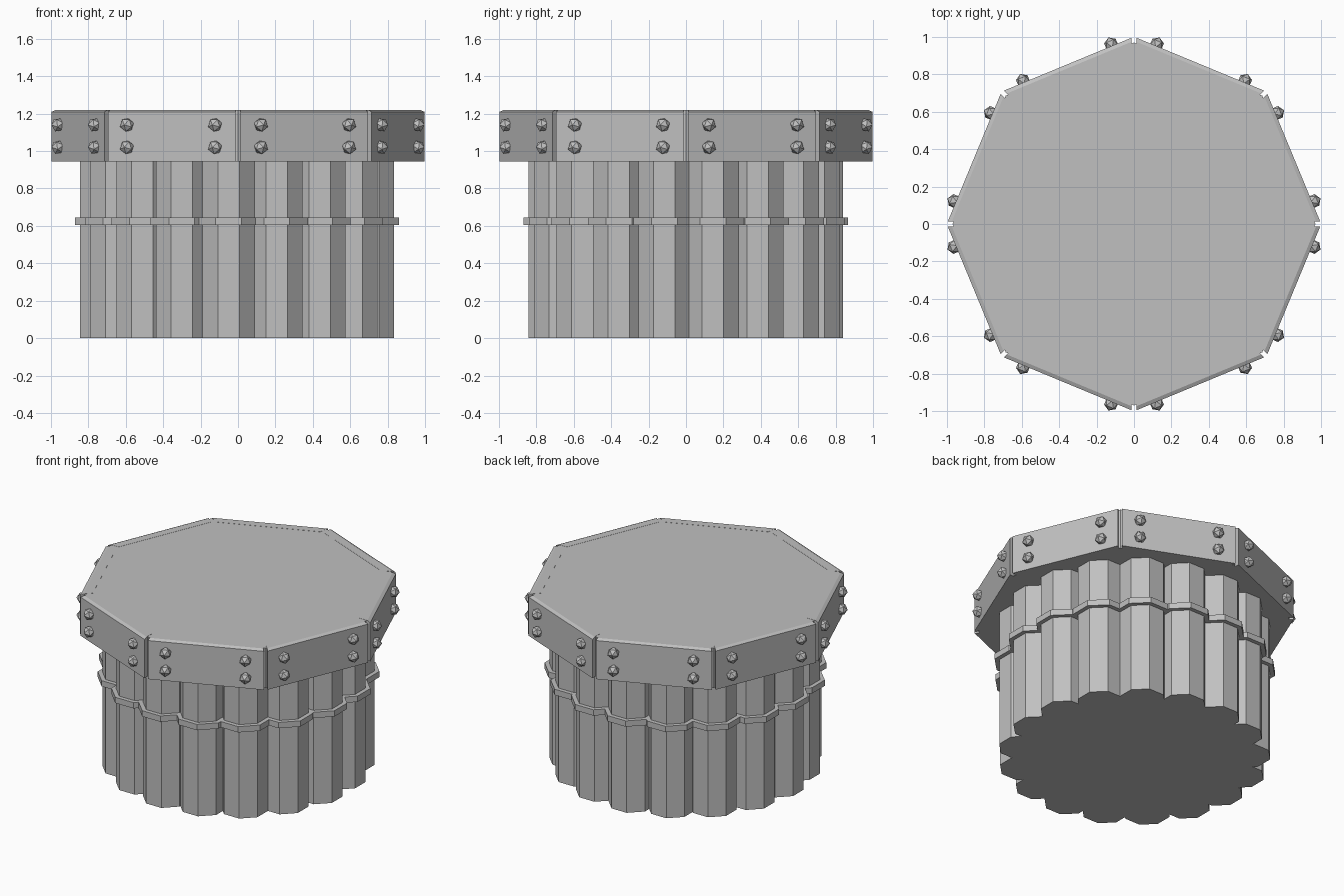
import bpy, bmesh
from math import pi, radians
from mathutils import Matrix, Vector

cube = bpy.data.objects.get("Cube")
if cube:
    bpy.data.objects.remove(cube, do_unlink=True)

grey = bpy.data.materials.new("stone_grey")
grey.use_nodes = True
colour = (0.53, 0.53, 0.53, 1)
grey.diffuse_color = colour
grey.node_tree.nodes["Principled BSDF"].inputs["Base Color"].default_value = colour

LOBES = 17
LOBE_RING = 0.705
CAP_LOW, CAP_TOP = 0.945, 1.22
FACE = 0.925          # distance from the axis to a cap panel's outer face


def finish(name, bm):
    bmesh.ops.recalc_face_normals(bm, faces=bm.faces)
    mesh = bpy.data.meshes.new(name)
    bm.to_mesh(mesh)
    bm.free()
    mesh.materials.append(grey)
    obj = bpy.data.objects.new(name, mesh)
    bpy.context.collection.objects.link(obj)
    return obj


def prism(bm, sides, radius, low, high, x=0, y=0, turn=0):
    place = Matrix.Translation((x, y, (low + high) / 2)) @ Matrix.Rotation(turn, 4, 'Z')
    bmesh.ops.create_cone(bm, cap_ends=True, segments=sides, radius1=radius,
                          radius2=radius, depth=high - low, matrix=place)


def lobed_ring(name, radius, low, high):
    # octagonal pillars, all facing the same way, set round a circle
    bm = bmesh.new()
    for i in range(LOBES):
        spot = Matrix.Rotation(radians(-94.1) + 2 * pi * i / LOBES, 3, 'Z') @ Vector((LOBE_RING, 0, 0))
        prism(bm, 8, radius, low, high, spot.x, spot.y, pi / 8)
    return bm


# Fluted column with a solid middle
bm = lobed_ring("column", 0.15, 0, 0.95)
prism(bm, 34, 0.69, 0, 0.95)
finish("column", bm)

# Raised band following the flutes
finish("column_band", lobed_ring("column_band", 0.18, 0.605, 0.645))

# Octagonal cap core, seen in the corner grooves
bm = bmesh.new()
prism(bm, 8, 0.97, CAP_LOW, CAP_TOP - 0.001)
finish("cap_core", bm)

# Eight cap panels with a chamfered top edge, and their bolts
panels, bolts = bmesh.new(), bmesh.new()
section = [(0.85, CAP_LOW), (FACE, CAP_LOW), (FACE, CAP_TOP - 0.01),
           (FACE - 0.02, CAP_TOP), (0.85, CAP_TOP)]
for i in range(8):
    turn = Matrix.Rotation(pi / 8 + i * pi / 4, 4, 'Z')
    ends = []
    for side in (-1, 1):
        # ends narrow towards the axis so the grooves stay open
        ends.append([panels.verts.new(turn @ Vector((d, side * (0.37 - (FACE - d) * 0.41), z)))
                     for d, z in section])
        panels.faces.new(ends[-1])
    for k in range(len(section)):
        n = (k + 1) % len(section)
        panels.faces.new((ends[0][k], ends[0][n], ends[1][n], ends[1][k]))
    for y in (-0.255, 0.255):
        for z in (1.02, 1.14):
            place = turn @ Matrix.Translation((FACE + 0.01, y, z)) @ Matrix.Rotation(pi / 2, 4, 'Y')
            bmesh.ops.create_icosphere(bolts, subdivisions=1, radius=0.039, matrix=place)
finish("cap_panels", panels)
finish("cap_bolts", bolts)
